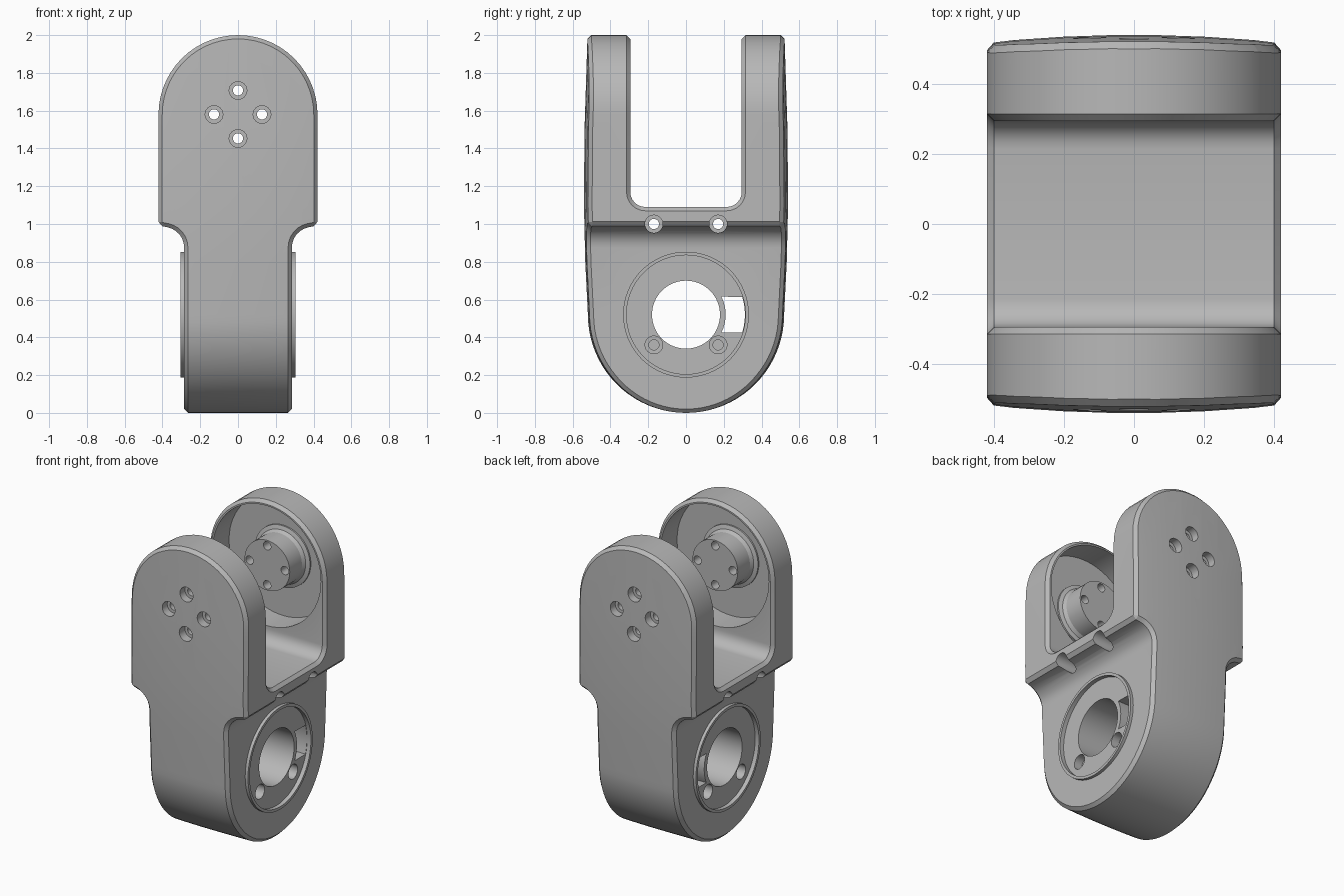
import bpy, bmesh
from math import sin, cos, pi, radians, copysign

cube = bpy.data.objects.get("Cube")
if cube:
    bpy.data.objects.remove(cube, do_unlink=True)

grey = bpy.data.materials.new("machined grey")
grey.use_nodes = True
grey.diffuse_color = (0.48, 0.48, 0.48, 1)
grey.node_tree.nodes["Principled BSDF"].inputs["Base Color"].default_value = (0.48, 0.48, 0.48, 1)


def arc(cu, cv, r, start, end, n):
    angles = [radians(start + (end - start) * i / n) for i in range(n + 1)]
    return [(cu + r * cos(a), cv + r * sin(a)) for a in angles]


def place(axis, u, v, w):
    """Profile (u, v) swept along w; axis x uses (y, z), axis y uses (x, z)."""
    return (w, u, v) if axis == "x" else (u, w, v)


def loft(name, rings):
    bm = bmesh.new()
    loops = [[bm.verts.new(p) for p in ring] for ring in rings]
    n = len(loops[0])
    for a, b in zip(loops, loops[1:]):
        for i in range(n):
            j = (i + 1) % n
            bm.faces.new((a[i], a[j], b[j], b[i]))
    bm.faces.new(loops[0])
    bm.faces.new(loops[-1])
    bmesh.ops.recalc_face_normals(bm, faces=bm.faces)
    mesh = bpy.data.meshes.new(name)
    bm.to_mesh(mesh)
    bm.free()
    obj = bpy.data.objects.new(name, mesh)
    bpy.context.scene.collection.objects.link(obj)
    return obj


def prism(name, axis, profile, w0, w1):
    return loft(name, [[place(axis, u, v, w) for u, v in profile] for w in (w0, w1)])


def turned(name, axis, u, v, steps, n=48):
    """Round solid from (radius, distance along the axis) steps."""
    return loft(name, [[place(axis, a, b, w) for a, b in arc(u, v, r, 0, 360 - 360 / n, n - 1)]
                       for r, w in steps])


def mirrored(profile):
    return profile + [(-u, v) for u, v in reversed(profile)]


helpers = []


def combine(tool, operation="DIFFERENCE"):
    tool.hide_render = True
    helpers.append(tool)
    mod = body.modifiers.new(tool.name, "BOOLEAN")
    mod.operation = operation
    mod.solver = "EXACT"
    mod.object = tool


# Front outline: narrow foot, filleted shoulder, wide round-topped head
right_half = [(0.285, -0.1)] + arc(0.395, 0.875, 0.11, 180, 100, 6) + [(0.421, 0.992)]
outline = right_half + arc(0, 1.579, 0.421, 0, 180, 28) + [(-u, v) for u, v in reversed(right_half)]
body = prism("bracket_body", "y", outline, -0.7, 0.7)

# Side outline: round bottom and slightly tapered flanks, crowned across the width
flank = [(0.534, 0.8), (0.541, 1.1), (0.538, 1.5), (0.522, 2.0), (0.512, 2.2)]
side = arc(0, 0.52, 0.52, 180, 360, 40) + flank + [(-u, v) for u, v in reversed(flank)]


def crown(y, x):
    return y - copysign(0.125 * x * x * min(1, abs(y) / 0.4), y)


stations = (-0.6, -0.342, -0.2, -0.07, 0.07, 0.2, 0.342, 0.6)
combine(loft("side_envelope", [[(x, crown(y, x), z) for y, z in side] for x in stations]),
        "INTERSECT")

# Fork slot with rounded inner corners
slot = mirrored(arc(0.215, 1.17, 0.08, -90, 0, 6) + [(0.295, 2.3)])
combine(prism("fork_slot", "x", slot, -0.8, 0.8))

# Chamfer on all the sharp outer edges
chamfer = body.modifiers.new("chamfer", "BEVEL")
chamfer.width = 0.02
chamfer.segments = 1
chamfer.limit_method = "ANGLE"
chamfer.angle_limit = radians(35)
chamfer.use_clamp_overlap = False

# Round pockets inside both arms, each with a flanged boss
combine(turned("arm_pockets", "y", 0, 1.58, [(0.39, -0.465), (0.39, 0.465)], 64))
for s in (-1, 1):
    steps = [(0.163, 0.3), (0.163, 0.425), (0.175, 0.447), (0.2, 0.455), (0.2, 0.49)]
    combine(turned("arm_boss", "y", 0, 1.58, [(r, s * w) for r, w in steps]), "UNION")

# Four countersunk bolt holes through both arms
for dx, dz in ((1, 0), (-1, 0), (0, 1), (0, -1)):
    x, z = 0.127 * dx, 1.58 + 0.127 * dz
    combine(turned("arm_bolt_hole", "y", x, z, [(0.027, -0.8), (0.027, 0.8)], 24))
    for s in (-1, 1):
        combine(turned("arm_counterbore", "y", x, z, [(0.047, s * 0.48), (0.047, s * 0.8)], 24))

# Raised bearing rims on the foot, shallow recess inside, with a through bore
combine(turned("bearing_rim", "x", 0, 0.52, [(0.333, -0.305), (0.333, 0.305)], 64), "UNION")
for s in (-1, 1):
    combine(turned("bearing_recess", "x", 0, 0.52, [(0.315, s * 0.278), (0.315, s * 0.5)], 64))
combine(turned("main_bore", "x", 0, 0.52, [(0.18, -0.5), (0.18, 0.5)], 64))

# Cable window beside the bore
window = arc(0, 0.52, 0.21, 27, -27, 8) + arc(0, 0.52, 0.312, -17.5, 17.5, 6)
combine(prism("cable_window", "x", window, -0.5, 0.5))

# Cross holes at the shoulder and blind screw holes in the foot
for y in (-0.17, 0.17):
    combine(turned("shoulder_hole", "x", y, 1.0, [(0.027, -0.8), (0.027, 0.8)], 24))
    for s in (-1, 1):
        combine(turned("shoulder_counterbore", "x", y, 1.0,
                       [(0.047, s * 0.265), (0.047, s * 0.8)], 24))
        combine(turned("foot_screw_hole", "x", y, 0.36,
                       [(0.027, s * 0.12), (0.027, s * 0.22), (0.047, s * 0.221),
                        (0.047, s * 0.5)], 24))

# Bake the part and drop the helpers
bpy.context.view_layer.update()
graph = bpy.context.evaluated_depsgraph_get()
result = bpy.data.meshes.new_from_object(body.evaluated_get(graph))
body.modifiers.clear()
body.data = result
for tool in helpers:
    bpy.data.objects.remove(tool, do_unlink=True)
result.materials.clear()
result.materials.append(grey)
for face in result.polygons:
    face.material_index = 0

# Smooth curved walls, crisp machined edges
bpy.ops.object.select_all(action="DESELECT")
bpy.context.view_layer.objects.active = body
body.select_set(True)
bpy.ops.object.shade_smooth_by_angle(angle=radians(25))
